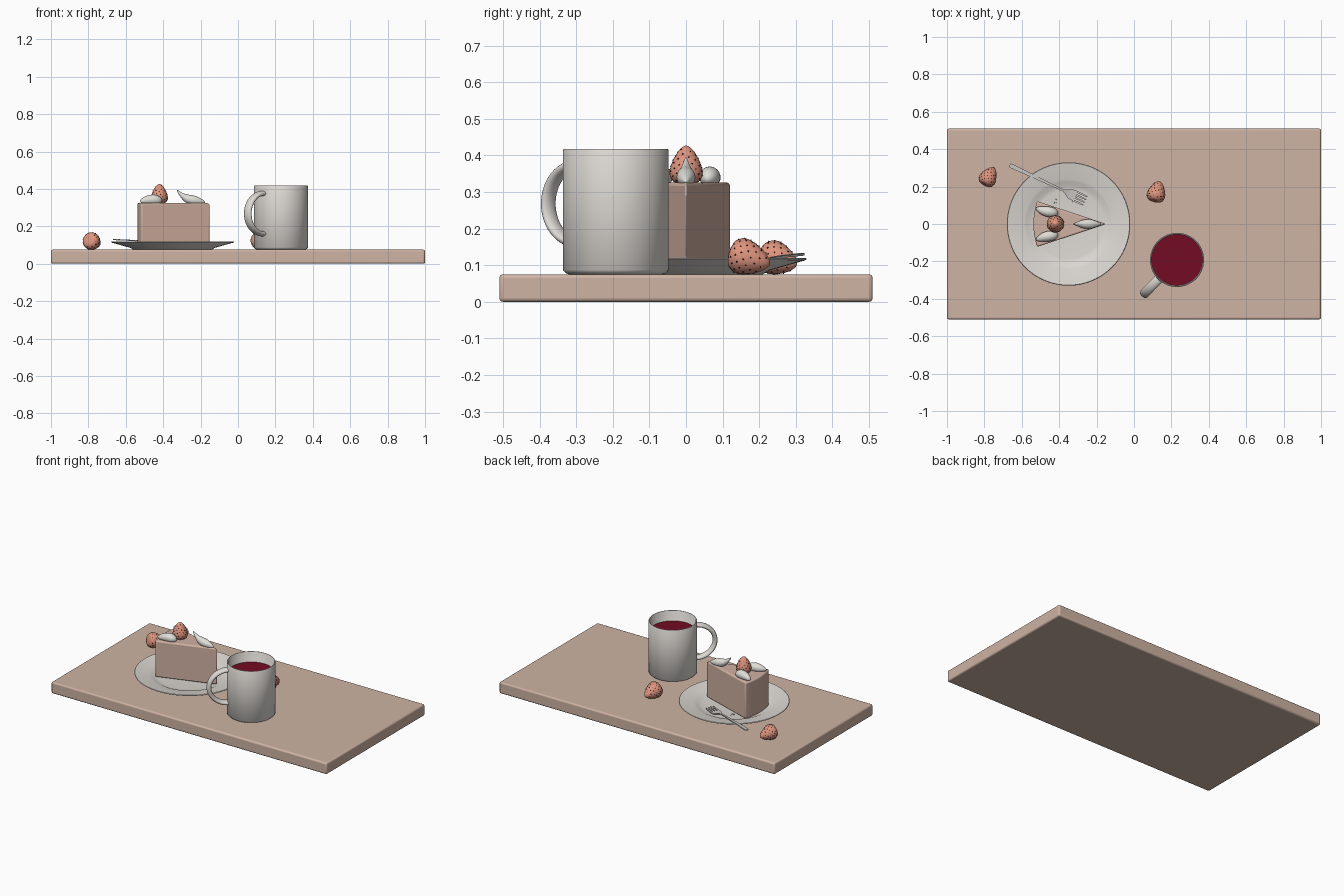
import bpy, bmesh, math, random
from mathutils import Vector, Matrix

if "Cube" in bpy.data.objects:
    bpy.data.objects.remove(bpy.data.objects["Cube"])

random.seed(4)


def material(name, r, g, b):
    m = bpy.data.materials.new(name)
    m.diffuse_color = (r, g, b, 1)
    m.use_nodes = True
    m.node_tree.nodes["Principled BSDF"].inputs["Base Color"].default_value = m.diffuse_color
    return m


WOOD = material("pale wood", 0.62, 0.45, 0.37)
CAKE = material("sponge cake", 0.63, 0.44, 0.36)
CHINA = material("white china", 0.72, 0.69, 0.65)
CREAM = material("cream", 0.75, 0.73, 0.69)
BERRY = material("strawberry", 0.74, 0.30, 0.21)
SEED = material("dark seed", 0.025, 0.015, 0.012)
TEA = material("red tea", 0.17, 0.004, 0.016)
STEEL = material("steel", 0.62, 0.60, 0.58)


def finish(bm, name, *mats, angle=35, smooth=True):
    bmesh.ops.recalc_face_normals(bm, faces=bm.faces[:])
    me = bpy.data.meshes.new(name)
    bm.to_mesh(me)
    bm.free()
    ob = bpy.data.objects.new(name, me)
    bpy.context.collection.objects.link(ob)
    for m in mats:
        me.materials.append(m)
    if smooth:
        bpy.ops.object.select_all(action='DESELECT')
        ob.select_set(True)
        bpy.context.view_layer.objects.active = ob
        bpy.ops.object.shade_smooth_by_angle(angle=math.radians(angle))
    return ob


def bevel(ob, width, segments=3):
    b = ob.modifiers.new("bevel", 'BEVEL')
    b.width, b.segments, b.limit_method = width, segments, 'ANGLE'
    b.angle_limit = math.radians(30)


def lathe(bm, profile, steps):
    """Spin (radius, height) points about local z."""
    vs = [bm.verts.new((r, 0, z)) for r, z in profile]
    es = [bm.edges.new(p) for p in zip(vs, vs[1:])]
    bmesh.ops.spin(bm, geom=vs + es, cent=(0, 0, 0), axis=(0, 0, 1),
                   angle=2 * math.pi, steps=steps, use_duplicate=False)
    bmesh.ops.remove_doubles(bm, verts=bm.verts[:], dist=1e-5)


def loft(bm, rings):
    """Skin a list of equal point rings and cap both ends."""
    rows = [[bm.verts.new(p) for p in ring] for ring in rings]
    n = len(rows[0])
    for a, b in zip(rows, rows[1:]):
        for i in range(n):
            bm.faces.new((a[i], a[(i + 1) % n], b[(i + 1) % n], b[i]))
    bm.faces.new(rows[0][::-1])
    bm.faces.new(rows[-1])


# serving board
bm = bmesh.new()
bmesh.ops.create_cube(bm, size=1, matrix=Matrix.Translation((0, 0, 0.0375)) @ Matrix.Diagonal((2, 1.02, 0.075, 1)))
bevel(finish(bm, "board", WOOD), 0.01)

# plate
bm = bmesh.new()
lathe(bm, [(0, 0.079), (0.19, 0.079), (0.195, 0.075), (0.21, 0.075), (0.225, 0.085), (0.325, 0.113),
           (0.33, 0.117), (0.327, 0.120), (0.24, 0.106), (0.225, 0.102), (0.205, 0.092), (0.185, 0.089), (0, 0.089)], 80)
finish(bm, "plate", CHINA).location = (-0.35, 0, 0)

# cake slice: ten-to-a-cake wedge with a curved back
bm = bmesh.new()
outline = [(-0.148, 0)]
for i in range(9):
    a = math.pi + math.radians(18.5) * (i / 4 - 1)
    outline.append((-0.152 + 0.386 * math.cos(a), 0.386 * math.sin(a)))
loft(bm, [[(x, y, z) for x, y in outline] for z in (0.088, 0.326)])
bevel(finish(bm, "cake_slice", CAKE), 0.009)

# cream dollops: tapered sweeps given as (x, y, z, radius)
dollops = {
    "cream_tip": [(-0.175, 0, 0.328, 0.004), (-0.20, 0, 0.333, 0.017), (-0.235, 0, 0.338, 0.028),
                  (-0.27, 0, 0.346, 0.025), (-0.30, 0, 0.364, 0.013), (-0.328, 0, 0.396, 0.002)],
}
for name, s in (("cream_back", 1), ("cream_front", -1)):
    dollops[name] = [(-0.525, s * 0.085, 0.333, 0.004), (-0.51, s * 0.08, 0.336, 0.016), (-0.485, s * 0.07, 0.34, 0.026),
                     (-0.45, s * 0.064, 0.343, 0.03), (-0.42, s * 0.06, 0.338, 0.024), (-0.405, s * 0.057, 0.334, 0.006)]
for name, path in dollops.items():
    bm = bmesh.new()
    pts = [Vector(p[:3]) for p in path]
    rings = []
    for i, p in enumerate(pts):
        t = (pts[min(i + 1, len(pts) - 1)] - pts[max(i - 1, 0)]).normalized()
        side = Vector((0, 0, 1)).cross(t).normalized()
        up = t.cross(side)
        rings.append([p + path[i][3] * (side * math.cos(k * math.pi / 8) + up * math.sin(k * math.pi / 8))
                      for k in range(16)])
    loft(bm, rings)
    ob = finish(bm, name, CREAM, angle=80)
    ob.modifiers.new("round", 'SUBSURF').levels = 2
    ob.modifiers["round"].render_levels = 2

# strawberries with seeds
SHAPE = [(0, 0.004), (0.02, 0.0), (0.036, 0.006), (0.045, 0.02), (0.047, 0.034), (0.043, 0.052),
         (0.034, 0.073), (0.024, 0.09), (0.013, 0.102), (0.005, 0.107), (0, 0.108)]


def strawberry(name, x, y, z, tip, scale):
    """Berry with its tip along a direction, resting on height z."""
    bm = bmesh.new()
    lathe(bm, SHAPE, 28)
    for i in range(70):
        h = 0.008 + 0.092 * (1 - (1 - (i + 0.5) / 70) ** 0.7)
        (r0, h0), (r1, h1) = next(p for p in zip(SHAPE[1:], SHAPE[2:]) if p[1][1] >= h)
        r = r0 + (r1 - r0) * (h - h0) / (h1 - h0)
        a = i * 2.39996
        made = bmesh.ops.create_icosphere(bm, subdivisions=1, radius=0.0023,
                                          matrix=Matrix.Translation((r * math.cos(a), r * math.sin(a), h)))
        for f in {f for v in made['verts'] for f in v.link_faces}:
            f.material_index = 1
    rot = Vector(tip).to_track_quat('Z', 'Y').to_matrix()
    for v in bm.verts:
        v.co = rot @ (v.co * scale)
    lo = [min(v.co[k] for v in bm.verts) for k in range(3)]
    hi = [max(v.co[k] for v in bm.verts) for k in range(3)]
    shift = Vector((x - (lo[0] + hi[0]) / 2, y - (lo[1] + hi[1]) / 2, z - lo[2]))
    bmesh.ops.translate(bm, verts=bm.verts[:], vec=shift)
    finish(bm, name, BERRY, SEED, angle=60)


strawberry("strawberry_top", -0.42, 0, 0.322, (0, 0, 1), 0.97)
strawberry("strawberry_left", -0.783, 0.25, 0.073, (0.45, 0.8, -0.25), 1.0)
strawberry("strawberry_right", 0.117, 0.172, 0.073, (0.25, 0.95, -0.28), 1.06)

# mug body
MX, MY = 0.23, -0.192
bm = bmesh.new()
lathe(bm, [(0, 0.079), (0.125, 0.079), (0.128, 0.075), (0.136, 0.078), (0.1445, 0.087), (0.1445, 0.414),
           (0.142, 0.418), (0.139, 0.418), (0.136, 0.414), (0.136, 0.095), (0.128, 0.087), (0, 0.087)], 72)
finish(bm, "mug", CHINA, angle=50).location = (MX, MY, 0)

# drink surface
bm = bmesh.new()
lathe(bm, [(0, 0.34), (0.1365, 0.34), (0.1365, 0.35), (0, 0.35)], 72)
finish(bm, "drink", TEA).location = (MX, MY, 0)

# mug handle: oval section swept round a half ellipse
bm = bmesh.new()
rings = []
for i in range(33):
    a = math.radians(-90 + 180 * i / 32)
    c = Vector((0.138 + 0.118 * math.cos(a), 0, 0.268 + 0.108 * math.sin(a)))
    out = Vector((math.cos(a) / 0.118, 0, math.sin(a) / 0.108)).normalized()
    rings.append([c + out * 0.014 * math.cos(k * math.pi / 10) + Vector((0, 0.025 * math.sin(k * math.pi / 10), 0))
                  for k in range(20)])
loft(bm, rings)
ob = finish(bm, "mug_handle", CHINA, angle=50)
ob.location = (MX, MY, 0)
ob.rotation_euler.z = math.radians(226)

# fork: strip of (distance, half width, height), then four tines
bm = bmesh.new()


def strip(rows, offset=0):
    loft(bm, [[(x, offset - w, z), (x, offset + w, z), (x, offset + w, z + 0.006), (x, offset - w, z + 0.006)]
              for x, w, z in rows])


strip([(0, 0.009, 0.127), (0.01, 0.012, 0.126), (0.12, 0.009, 0.121), (0.27, 0.006, 0.110), (0.32, 0.006, 0.104),
       (0.338, 0.015, 0.098), (0.355, 0.027, 0.094), (0.39, 0.03, 0.091)])
for k in range(4):
    strip([(0.388, 0.005, 0.091), (0.43, 0.0045, 0.092), (0.449, 0.002, 0.095)], -0.025 + k * 0.05 / 3)
ob = finish(bm, "fork", STEEL)
ob.location = (-0.665, 0.315, 0)
ob.rotation_euler.z = math.atan2(-0.192, 0.406)

# crumbs on the plate
bm = bmesh.new()
for i in range(7):
    p = (random.uniform(-0.45, -0.3), random.uniform(0.11, 0.15), 0.091)
    bmesh.ops.create_icosphere(bm, subdivisions=1, radius=random.uniform(0.002, 0.004), matrix=Matrix.Translation(p))
finish(bm, "crumbs", CAKE, smooth=False)
